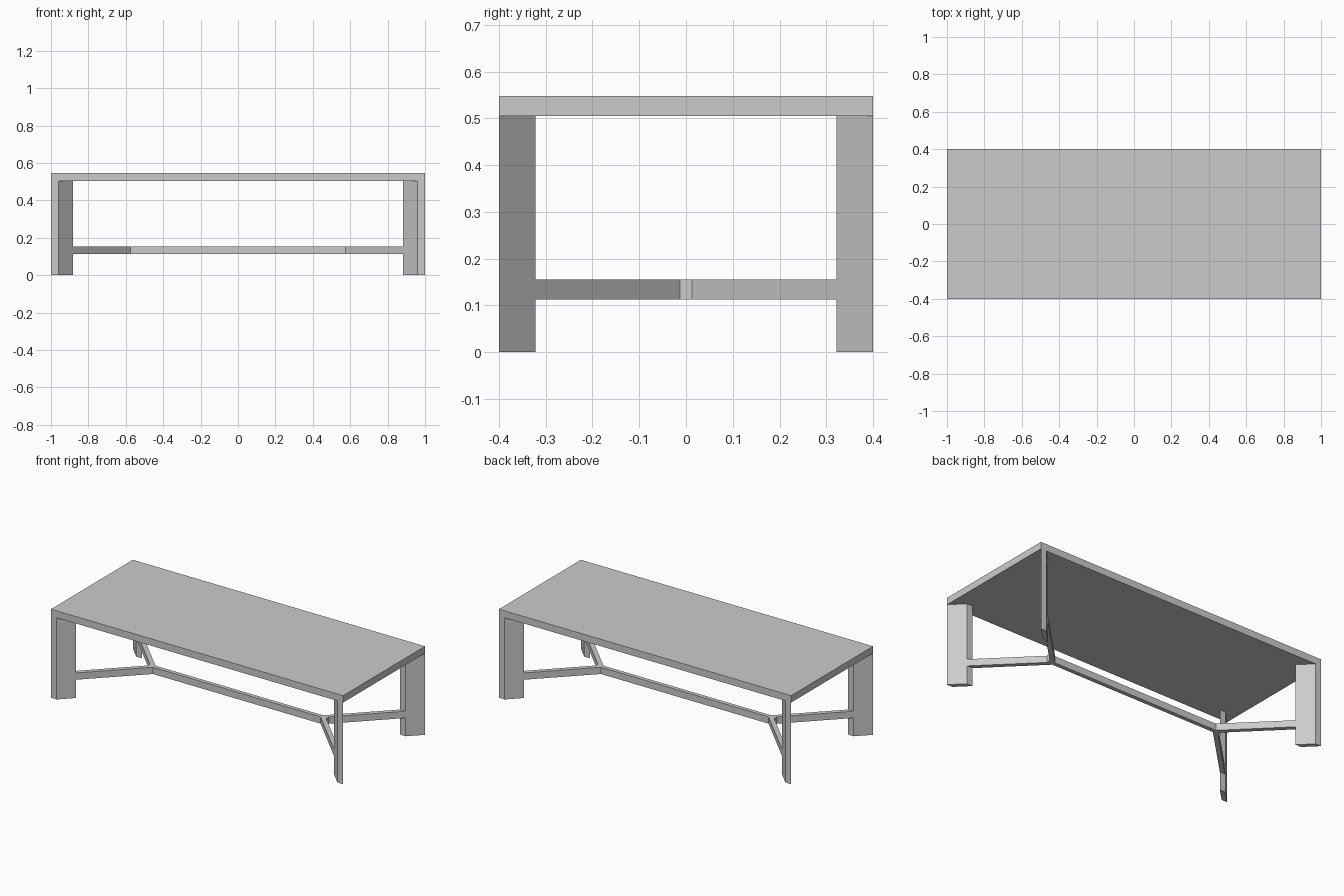
import bpy

if "Cube" in bpy.data.objects:
    bpy.data.objects.remove(bpy.data.objects["Cube"])

grey = bpy.data.materials.new("light grey")
grey.diffuse_color = (0.6, 0.6, 0.6, 1)
grey.use_nodes = True
grey.node_tree.nodes["Principled BSDF"].inputs["Base Color"].default_value = grey.diffuse_color

TOP_Z0, TOP_Z1 = 0.505, 0.548      # tabletop
BAR_Z0, BAR_Z1 = 0.113, 0.155      # stretcher
HX, HY = 1.0, 0.4                  # half size of the tabletop
SLAB = 0.039                       # slab width measured along x
LEG = 0.078                        # leg depth along y
BAR = 0.0125                       # half width of the centre bar


def prism(name, outline, z0, z1):
    """Extrude a counter-clockwise plan outline between two heights."""
    n = len(outline)
    verts = [(x, y, z) for z in (z0, z1) for x, y in outline]
    faces = [tuple(reversed(range(n))), tuple(range(n, 2 * n))]
    faces += [(i, (i + 1) % n, n + (i + 1) % n, n + i) for i in range(n)]
    mesh = bpy.data.meshes.new(name)
    mesh.from_pydata(verts, [], faces)
    mesh.materials.append(grey)
    obj = bpy.data.objects.new(name, mesh)
    bpy.context.collection.objects.link(obj)
    return obj


def rect(hx, hy):
    return [(-hx, -hy), (hx, -hy), (hx, hy), (-hx, hy)]


def diagonal(sx, sy, d0, d1):
    """45 degree slab outline running inward from a corner, d = inset in y."""
    pts = [(HX - SLAB - d0, HY - d0), (HX - SLAB - d1, HY - d1),
           (HX - d1, HY - d1), (HX - d0, HY - d0)]
    pts = [(sx * x, sy * y) for x, y in pts]
    return pts if sx * sy > 0 else pts[::-1]


# Tabletop and centre stretcher (ends flush with the diagonal braces)
prism("tabletop", rect(HX, HY), TOP_Z0, TOP_Z1)
end = HX - (HY - BAR)
prism("centre_stretcher", rect(end, BAR), BAR_Z0, BAR_Z1)

# Diagonal legs and the braces that continue them to the stretcher
for sy, depth in ((-1, "front"), (1, "back")):
    for sx, side in ((-1, "left"), (1, "right")):
        prism(f"{depth}_{side}_leg", diagonal(sx, sy, 0, LEG), 0, TOP_Z0)
        prism(f"{depth}_{side}_brace", diagonal(sx, sy, LEG, HY - BAR),
              BAR_Z0, BAR_Z1)
